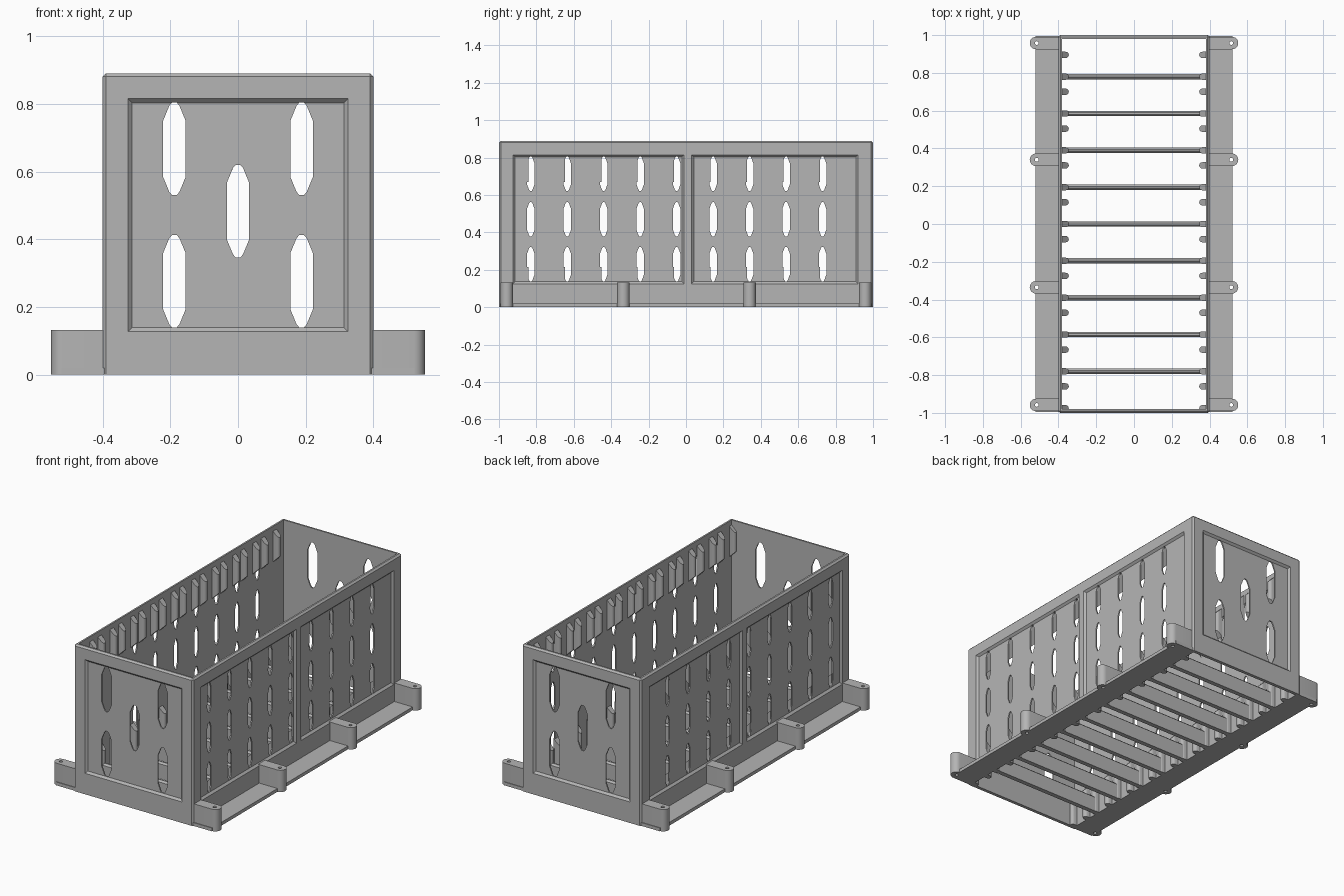
import bpy, bmesh, math
from mathutils import Vector

cube = bpy.data.objects.get("Cube")
if cube:
    bpy.data.objects.remove(cube, do_unlink=True)

grey = bpy.data.materials.new("plain grey")
grey.use_nodes = True
grey.diffuse_color = (0.46, 0.46, 0.46, 1)
grey.node_tree.nodes["Principled BSDF"].inputs["Base Color"].default_value = (0.46, 0.46, 0.46, 1)

PITCH = 0.195
HALF_X, HALF_Y, TOP = 0.40, 1.0, 0.89


def loft(bm, bottom, top):
    """Closed solid between two matching rings of points."""
    a = [bm.verts.new(p) for p in bottom]
    b = [bm.verts.new(p) for p in top]
    n = len(a)
    faces = [bm.faces.new(a[::-1]), bm.faces.new(b)]
    for i in range(n):
        j = (i + 1) % n
        faces.append(bm.faces.new((a[i], a[j], b[j], b[i])))
    bmesh.ops.recalc_face_normals(bm, faces=faces)


def box(bm, x0, x1, y0, y1, z0, z1):
    ring = [(x0, y0), (x1, y0), (x1, y1), (x0, y1)]
    loft(bm, [(x, y, z0) for x, y in ring], [(x, y, z1) for x, y in ring])


def finish(bm, name):
    mesh = bpy.data.meshes.new(name)
    bm.to_mesh(mesh)
    bm.free()
    mesh.materials.append(grey)
    ob = bpy.data.objects.new(name, mesh)
    bpy.context.collection.objects.link(ob)
    return ob


def cut(ob, cutters):
    """Subtract each cutter, bake the result and remove the cutters."""
    for c in cutters:
        c.hide_render = True
        m = ob.modifiers.new("cut", 'BOOLEAN')
        m.operation, m.solver, m.object = 'DIFFERENCE', 'EXACT', c
    dg = bpy.context.evaluated_depsgraph_get()
    dg.update()
    mesh = bpy.data.meshes.new_from_object(ob.evaluated_get(dg))
    ob.modifiers.clear()
    ob.data = mesh


def slot_outline(u, v, hw, hh):
    """Long slot with tapered, blunt ends."""
    q = [(1, 0.61), (0.45, 0.93), (0.2, 1)]
    quarter = [(a * hw, b * hh) for a, b in q]
    right = [(a, -b) for a, b in quarter[::-1]] + quarter
    return [(u + a, v + b) for a, b in right + [(-a, -b) for a, b in right]]


def recess(bm, u0, u1, v0, v1, place):
    """Shallow panel cutter with sloped sides; place maps (u, v, depth)."""
    def ring(g, d):
        return [place(u, v, d) for u, v in
                ((u0 + g, v0 + g), (u1 - g, v0 + g), (u1 - g, v1 - g), (u0 + g, v1 - g))]
    loft(bm, ring(-0.012, -0.012), ring(0.012, 0.012))


# Crate shell: bevelled block
bm = bmesh.new()
box(bm, -HALF_X, HALF_X, -HALF_Y, HALF_Y, 0, TOP)
edges = [e for e in bm.edges
         if all(v.co.z > 0.5 for v in e.verts) or abs(e.verts[0].co.z - e.verts[1].co.z) > 0.5]
bmesh.ops.bevel(bm, geom=edges, offset=0.01, segments=1, affect='EDGES')
shell = finish(bm, "crate_walls")

# Open interior
bm = bmesh.new()
box(bm, -0.38, 0.38, -0.98, 0.98, -0.2, 1.2)
void = finish(bm, "interior_cutter")

# Recessed panels on all four walls
bm = bmesh.new()
for s in (-1, 1):
    recess(bm, -0.325, 0.325, 0.127, 0.815,
           lambda u, v, d: (u, s * (HALF_Y - d), v))
    for y0, y1 in ((-0.925, -0.01), (0.03, 0.92)):
        recess(bm, y0, y1, 0.125, 0.815,
               lambda u, v, d: (s * (HALF_X - d), u, v))
panels = finish(bm, "panel_cutter")

# Slots through the end walls
bm = bmesh.new()
for x, z in ((-0.188, 0.667), (0.188, 0.667), (0, 0.483), (-0.188, 0.276), (0.188, 0.276)):
    pts = slot_outline(x, z, 0.033, 0.137)
    loft(bm, [(u, -1.2, v) for u, v in pts], [(u, 1.2, v) for u, v in pts])
end_slots = finish(bm, "end_slot_cutter")

# Slots through the side walls
bm = bmesh.new()
for i in range(9):
    for z in (0.23, 0.47, 0.713):
        pts = slot_outline(-0.83 + PITCH * i, z, 0.02, 0.092)
        loft(bm, [(-0.7, u, v) for u, v in pts], [(0.7, u, v) for u, v in pts])
side_slots = finish(bm, "side_slot_cutter")

cutters = [void, panels, end_slots, side_slots]
cut(shell, cutters)

# Floor slats with chamfered tops
bm = bmesh.new()
for i in range(9):
    y = (i - 4) * PITCH
    prof = [(-0.014, 0), (0.014, 0), (0.014, 0.09), (0.004, 0.1), (-0.004, 0.1), (-0.014, 0.09)]
    loft(bm, [(-0.385, y + u, v) for u, v in prof], [(0.385, y + u, v) for u, v in prof])
finish(bm, "floor_slats")


# Divider guides: rounded ribs tapering back into the wall
def guide(bm, side, y, z0, z1, taper_bottom):
    r = 0.017
    plan = [(0.0, -r)]
    plan += [(0.023 + r * math.cos(t), r * math.sin(t))
             for t in [math.pi * (k / 6 - 0.5) for k in range(7)]]
    plan += [(0.0, r)]

    def ring(z, slope):
        return [(side * (0.385 - p), y + q, z + slope * p) for p, q in plan]
    loft(bm, ring(z0, -1 * taper_bottom * -1), ring(z1, -1))


for name, z0, z1, taper in (("upper_guides", 0.67, 0.865, 1), ("lower_guides", 0, 0.215, 0)):
    bm = bmesh.new()
    for side in (-1, 1):
        for i in range(10):
            guide(bm, side, 0.895 - PITCH * i, z0, z1, taper)
            guide(bm, side, 0.78 - PITCH * i, z0, z1, taper)
    finish(bm, name)

# Base flanges along both sides
bm = bmesh.new()
for s in (-1, 1):
    x0, x1 = sorted((s * 0.39, s * 0.522))
    box(bm, x0, x1, -0.995, 0.995, 0, 0.02)
flanges = finish(bm, "base_flanges")

# Mounting lugs with screw holes
lugs_bm, holes_bm = bmesh.new(), bmesh.new()
for s in (-1, 1):
    for y in (-0.958, -0.335, 0.34, 0.958):
        r = 0.033
        plan = [(0.39, -r)]
        plan += [(0.519 + r * math.cos(t), r * math.sin(t))
                 for t in [math.pi * (k / 12 - 0.5) for k in range(13)]]
        plan += [(0.39, r)]
        loft(lugs_bm, [(s * u, y + v, 0) for u, v in plan],
             [(s * u, y + v, 0.132) for u, v in plan])
        circle = [(s * 0.515 + 0.01 * math.cos(t), y + 0.01 * math.sin(t))
                  for t in [math.tau * k / 12 for k in range(12)]]
        loft(holes_bm, [(u, v, -0.1) for u, v in circle], [(u, v, 0.3) for u, v in circle])
lugs = finish(lugs_bm, "mounting_lugs")
holes = finish(holes_bm, "screw_hole_cutter")
cut(lugs, [holes])
cut(flanges, [holes])

for c in cutters + [holes]:
    bpy.data.objects.remove(c, do_unlink=True)

# Smooth the rounded ends, keep edges crisp
bpy.ops.object.select_all(action='DESELECT')
for name in ("mounting_lugs", "upper_guides", "lower_guides"):
    ob = bpy.data.objects[name]
    ob.select_set(True)
    bpy.context.view_layer.objects.active = ob
bpy.ops.object.shade_smooth_by_angle(angle=math.radians(32))
